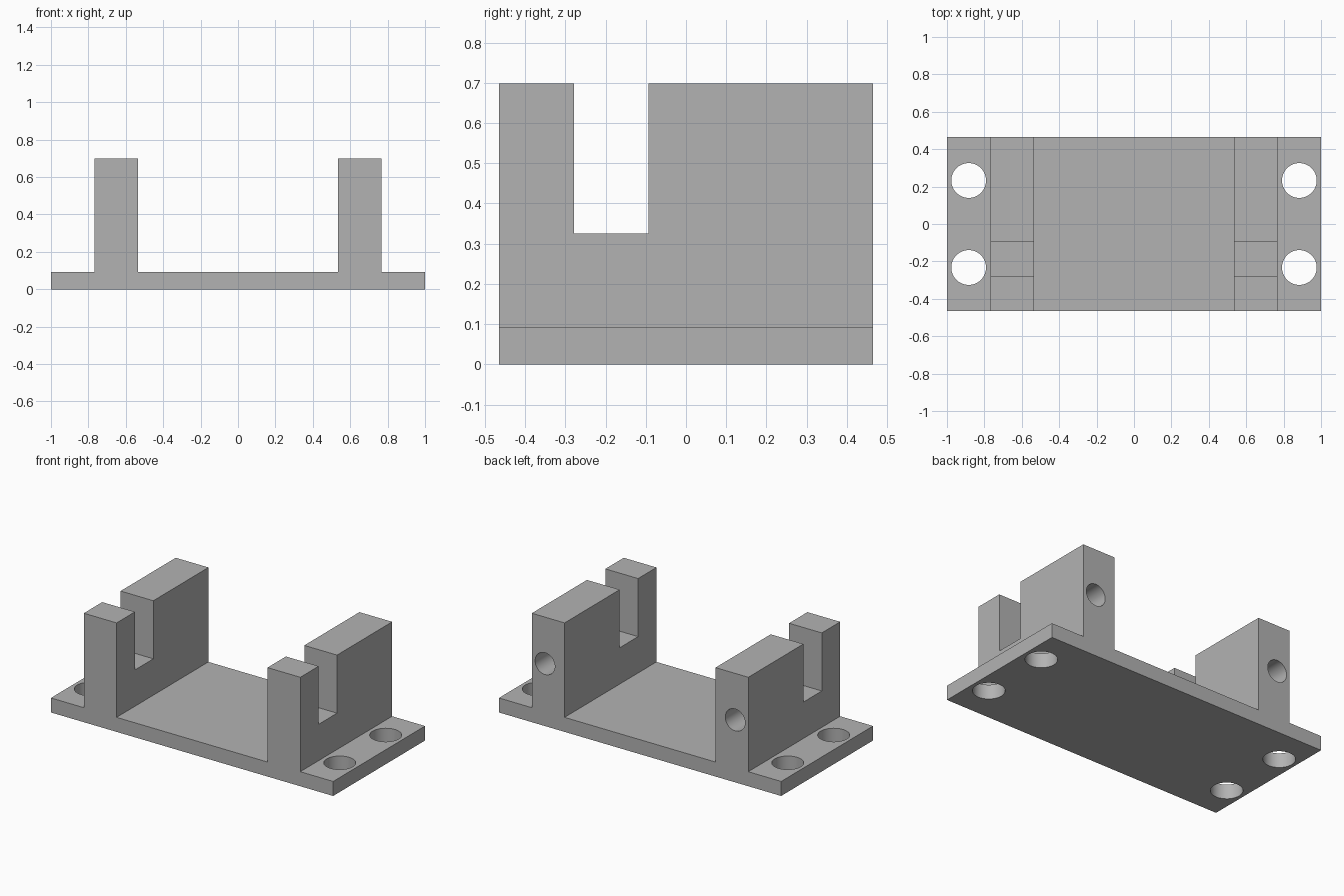
import bpy
import bmesh
from math import radians
from mathutils import Matrix, Vector

cube = bpy.data.objects.get("Cube")
if cube:
    bpy.data.objects.remove(cube, do_unlink=True)

# Overall sizes
HALF_LENGTH, HALF_DEPTH = 1.0, 0.465
PLATE_TOP, POST_TOP = 0.093, 0.698
POST_IN, POST_OUT = 0.535, 0.767
SLOT_FRONT, SLOT_BACK, SLOT_FLOOR = -0.279, -0.093, 0.326

grey = bpy.data.materials.new("plain grey")
grey.use_nodes = True
grey.diffuse_color = (0.45, 0.45, 0.45, 1)
grey.node_tree.nodes["Principled BSDF"].inputs["Base Color"].default_value = grey.diffuse_color


def make_object(name, bm):
    bmesh.ops.recalc_face_normals(bm, faces=bm.faces)
    mesh = bpy.data.meshes.new(name)
    bm.to_mesh(mesh)
    bm.free()
    mesh.materials.append(grey)
    obj = bpy.data.objects.new(name, mesh)
    bpy.context.collection.objects.link(obj)
    return obj


def add_cylinder(bm, centre, radius, depth, rotation=Matrix()):
    bmesh.ops.create_cone(bm, cap_ends=True, segments=48, radius1=radius, radius2=radius,
                          depth=depth, matrix=Matrix.Translation(centre) @ rotation)


# Base plate with two upright posts, extruded from its front outline
half = [(HALF_LENGTH, 0), (HALF_LENGTH, PLATE_TOP), (POST_OUT, PLATE_TOP),
        (POST_OUT, POST_TOP), (POST_IN, POST_TOP), (POST_IN, PLATE_TOP)]
outline = half + [(-x, z) for x, z in reversed(half)]
bm = bmesh.new()
face = bm.faces.new([bm.verts.new((x, -HALF_DEPTH, z)) for x, z in outline])
extruded = bmesh.ops.extrude_face_region(bm, geom=[face])
bmesh.ops.translate(bm, vec=(0, 2 * HALF_DEPTH, 0),
                    verts=[v for v in extruded["geom"] if isinstance(v, bmesh.types.BMVert)])
bracket = make_object("mounting_bracket", bm)

# Slot through both posts
bm = bmesh.new()
height = POST_TOP - SLOT_FLOOR + 0.1
centre = Vector((0, (SLOT_FRONT + SLOT_BACK) / 2, SLOT_FLOOR + height / 2))
size = (2 * POST_OUT + 0.1, SLOT_BACK - SLOT_FRONT, height, 1)
bmesh.ops.create_cube(bm, size=1, matrix=Matrix.Translation(centre) @ Matrix.Diagonal(size))
slot_cutter = make_object("slot_cutter", bm)

# Screw holes: four through the plate, one blind hole in the back of each post
bm = bmesh.new()
for side in (-1, 1):
    for y in (-0.2326, 0.2326):
        add_cylinder(bm, (side * 0.884, y, PLATE_TOP / 2), 0.093, 0.2)
    add_cylinder(bm, (side * 0.674, HALF_DEPTH - 0.2, 0.40), 0.07, 0.5,
                 Matrix.Rotation(radians(90), 4, "X"))
hole_cutter = make_object("hole_cutter", bm)

# Cut the slot and holes, then remove the cutters
bpy.context.view_layer.objects.active = bracket
for cutter in (slot_cutter, hole_cutter):
    cutter.hide_render = True
    cut = bracket.modifiers.new(cutter.name, "BOOLEAN")
    cut.operation, cut.solver, cut.object = "DIFFERENCE", "EXACT", cutter
    bpy.ops.object.modifier_apply(modifier=cut.name)
    bpy.data.objects.remove(cutter, do_unlink=True)

# Round the hole walls but keep the edges sharp
bpy.ops.object.select_all(action="DESELECT")
bracket.select_set(True)
bpy.ops.object.shade_smooth_by_angle(angle=radians(30))
